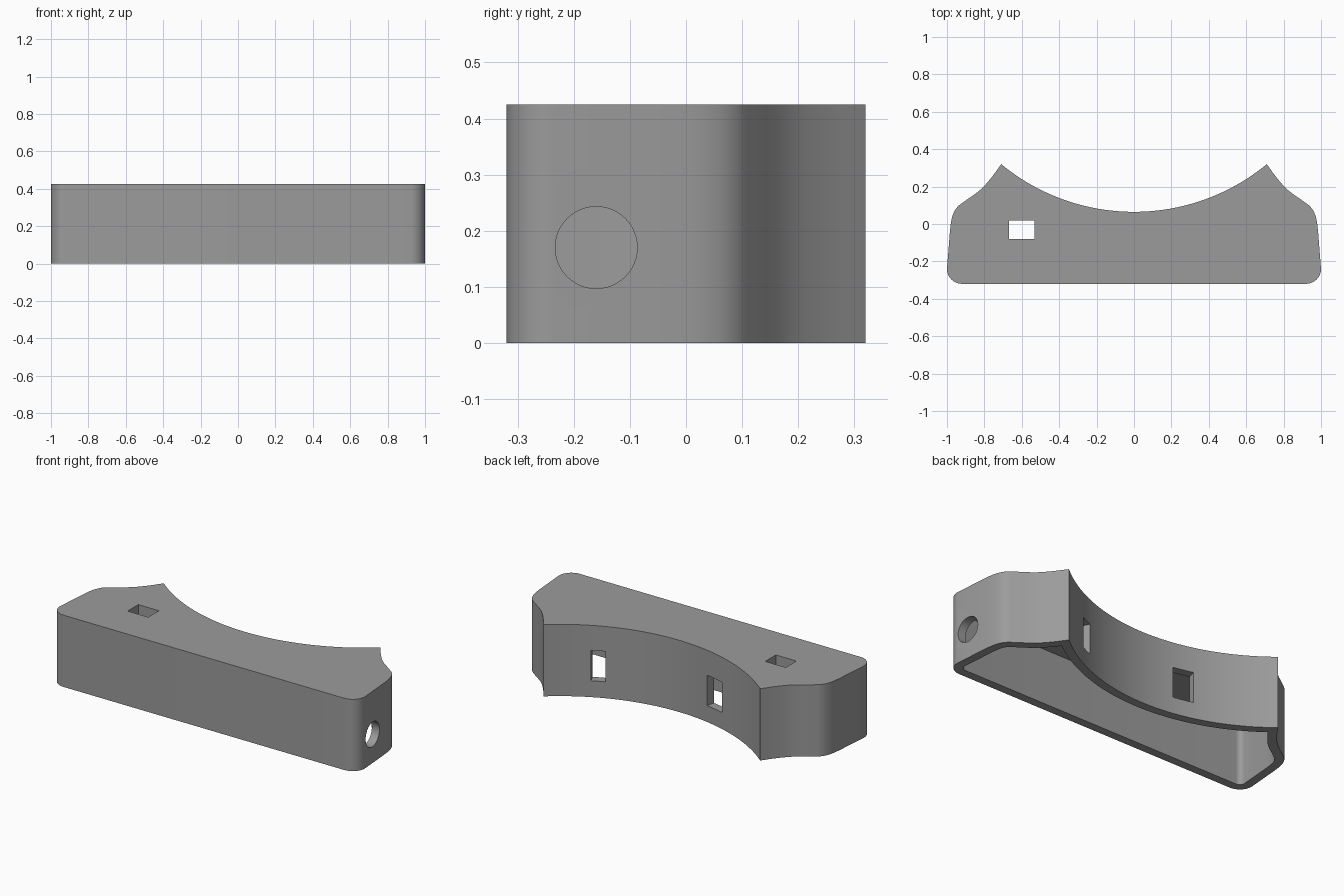
import bpy, bmesh, math
from mathutils import Vector, Matrix

if "Cube" in bpy.data.objects:
    bpy.data.objects.remove(bpy.data.objects["Cube"])

HEIGHT, WALL, TOP = 0.425, 0.05, 0.10
ARC_R, ARC_Y = 1.116, 1.181   # concave back arc: radius and centre

grey = bpy.data.materials.new("plain grey")
grey.diffuse_color = (0.33, 0.33, 0.33, 1)
grey.use_nodes = True
grey.node_tree.nodes["Principled BSDF"].inputs["Base Color"].default_value = grey.diffuse_color


def smooth_path(pts, steps=6):
    """Catmull-Rom curve through the points."""
    p = [Vector(q) for q in pts]
    p = [2 * p[0] - p[1]] + p + [2 * p[-1] - p[-2]]
    out = []
    for a, b, c, d in zip(p, p[1:], p[2:], p[3:]):
        for i in range(steps):
            t = i / steps
            out.append(0.5 * (2 * b + (c - a) * t + (2 * a - 5 * b + 4 * c - d) * t * t
                              + (3 * b - a - 3 * c + d) * t ** 3))
    return out + [p[-2]]


def outline():
    """Counter-clockwise plan shape."""
    right = []
    for i in range(9):                     # rounded front corner
        a = math.radians(-90 + 90 * i / 8)
        right.append(Vector((0.92 + 0.08 * math.cos(a), -0.24 + 0.08 * math.sin(a))))
    right += smooth_path([(0.992, -0.14), (0.981, -0.01), (0.968, 0.05), (0.945, 0.09),
                          (0.905, 0.122), (0.825, 0.18), (0.765, 0.245), (0.71, 0.32)])
    half = math.asin(0.71 / ARC_R)
    n = 48
    arc = []
    for i in range(1, n):
        a = half - 2 * half * i / n
        arc.append(Vector((ARC_R * math.sin(a), ARC_Y - ARC_R * math.cos(a))))
    left = [Vector((-p.x, p.y)) for p in reversed(right)]
    return right + arc + left


def inset(pts, t):
    """Offset a closed counter-clockwise shape inwards with mitred corners."""
    out = []
    for i, p in enumerate(pts):
        d0 = (p - pts[i - 1]).normalized()
        d1 = (pts[(i + 1) % len(pts)] - p).normalized()
        n0, n1 = Vector((-d0.y, d0.x)), Vector((-d1.y, d1.x))
        out.append(p + (n0 + n1) * (t / (1 + n0.dot(n1))))
    return out


def add_object(name, bm):
    bm.normal_update()
    me = bpy.data.meshes.new(name)
    bm.to_mesh(me)
    bm.free()
    me.materials.append(grey)
    ob = bpy.data.objects.new(name, me)
    bpy.context.scene.collection.objects.link(ob)
    return ob


def shell(name, outer, inner):
    """Closed-top, open-bottom shell: top, outer wall, rim, inner wall, ceiling."""
    bm = bmesh.new()
    loops = [[bm.verts.new((p.x, p.y, z)) for p in pts] for pts, z in
             ((outer, HEIGHT), (outer, 0), (inner, 0), (inner, HEIGHT - TOP))]
    bm.faces.new(loops[0])
    for a, b in zip(loops, loops[1:]):
        for i in range(len(a)):
            bm.faces.new((a[i - 1], b[i - 1], b[i], a[i]))
    bm.faces.new(loops[3][::-1])
    return add_object(name, bm)


def box(name, centre, size, turn=0):
    bm = bmesh.new()
    bmesh.ops.create_cube(bm, size=1, matrix=Matrix.Translation(centre)
                          @ Matrix.Rotation(turn, 4, 'Z') @ Matrix.Diagonal((*size, 1)))
    return add_object(name, bm)


# Body shell
shape = outline()
body = shell("body_shell", shape, inset(shape, WALL))

# Square opening in the top
cutters = [box("top_slot_cutter", (-0.60, -0.03, 0.42), (0.135, 0.10, 0.3))]

# Two upright slots through the curved back wall
for x, width in ((0.46, 0.08), (-0.255, 0.12)):
    a = math.asin(x / ARC_R)
    r = ARC_R + WALL / 2
    cutters.append(box("back_slot_cutter", (r * math.sin(a), ARC_Y - r * math.cos(a), 0.187),
                       (width, 0.12, 0.18), a))

# Round hole in the right end
bm = bmesh.new()
bmesh.ops.create_cone(bm, cap_ends=True, segments=48, radius1=0.073, radius2=0.073, depth=0.2,
                      matrix=Matrix.Translation((0.98, -0.16, 0.17)) @ Matrix.Rotation(math.pi / 2, 4, 'Y'))
cutters.append(add_object("end_hole_cutter", bm))

# Cut the openings, trying a second solver if the first leaves nothing
for c in cutters:
    for solver in ('EXACT', 'FLOAT'):
        mod = body.modifiers.new("cut", 'BOOLEAN')
        mod.operation, mod.solver, mod.object = 'DIFFERENCE', solver, c
        bpy.context.view_layer.update()
        graph = bpy.context.evaluated_depsgraph_get()
        result = bpy.data.meshes.new_from_object(body.evaluated_get(graph), depsgraph=graph)
        body.modifiers.remove(mod)
        if len(result.polygons) > 50:
            body.data = result
            break
    bpy.data.objects.remove(c)

bpy.context.view_layer.objects.active = body
body.select_set(True)
bpy.ops.object.shade_smooth_by_angle(angle=math.radians(30))
